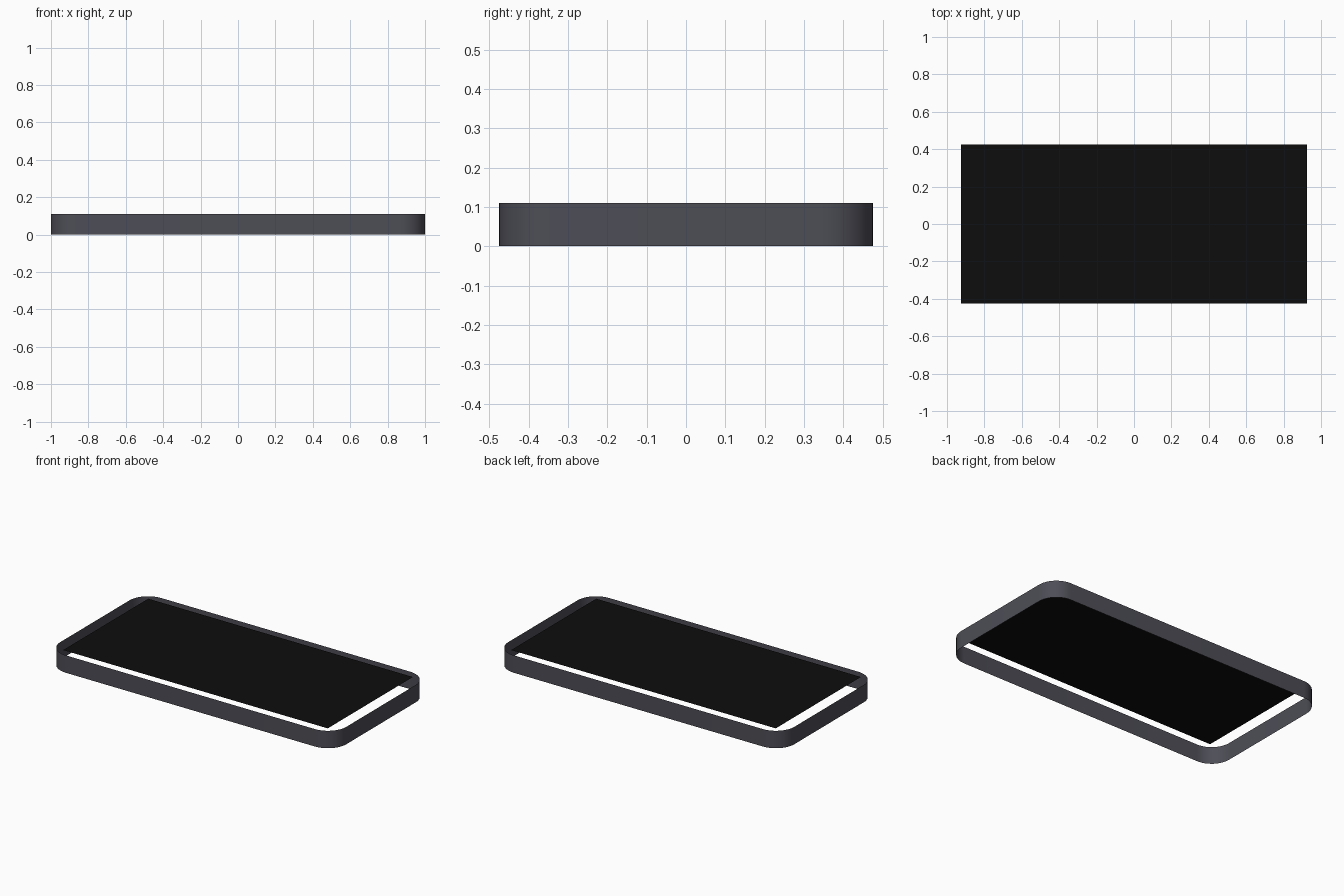
import bpy, bmesh
from math import cos, sin, pi

LENGTH, DEPTH, HEIGHT = 2.0, 0.95, 0.11
RADIUS, STEPS = 0.13, 12

if "Cube" in bpy.data.objects:
    bpy.data.objects.remove(bpy.data.objects["Cube"], do_unlink=True)


def material(name, color):
    mat = bpy.data.materials.new(name)
    mat.use_nodes = True
    mat.diffuse_color = color
    mat.node_tree.nodes["Principled BSDF"].inputs["Base Color"].default_value = color
    return mat


def finish(bm, name, mat):
    mesh = bpy.data.meshes.new(name)
    bm.to_mesh(mesh)
    bm.free()
    mesh.materials.append(mat)
    obj = bpy.data.objects.new(name, mesh)
    bpy.context.collection.objects.link(obj)
    return obj


def rounded_outline():
    """Counter-clockwise rounded rectangle, one arc per corner."""
    cx, cy = LENGTH / 2 - RADIUS, DEPTH / 2 - RADIUS
    points = []
    for corner, (sx, sy) in enumerate([(1, 1), (-1, 1), (-1, -1), (1, -1)]):
        for i in range(STEPS + 1):
            a = (corner + i / STEPS) * pi / 2
            points.append((sx * cx + RADIUS * cos(a), sy * cy + RADIUS * sin(a)))
    return points


# Thin open band around the edge
bm = bmesh.new()
outline = rounded_outline()
low = [bm.verts.new((x, y, 0)) for x, y in outline]
high = [bm.verts.new((x, y, HEIGHT)) for x, y in outline]
for i in range(len(outline)):
    j = (i + 1) % len(outline)
    bm.faces.new((low[i], low[j], high[j], high[i])).smooth = True
finish(bm, "side_band", material("dark slate grey", (0.075, 0.075, 0.094, 1)))

# Flat panel level with the top of the band
bm = bmesh.new()
bmesh.ops.create_grid(bm, x_segments=1, y_segments=1, size=1)
bmesh.ops.scale(bm, vec=(0.925, 0.425, 1), verts=bm.verts)
bmesh.ops.translate(bm, vec=(0, 0, HEIGHT), verts=bm.verts)
finish(bm, "screen_panel", material("near black", (0.004, 0.004, 0.004, 1)))
